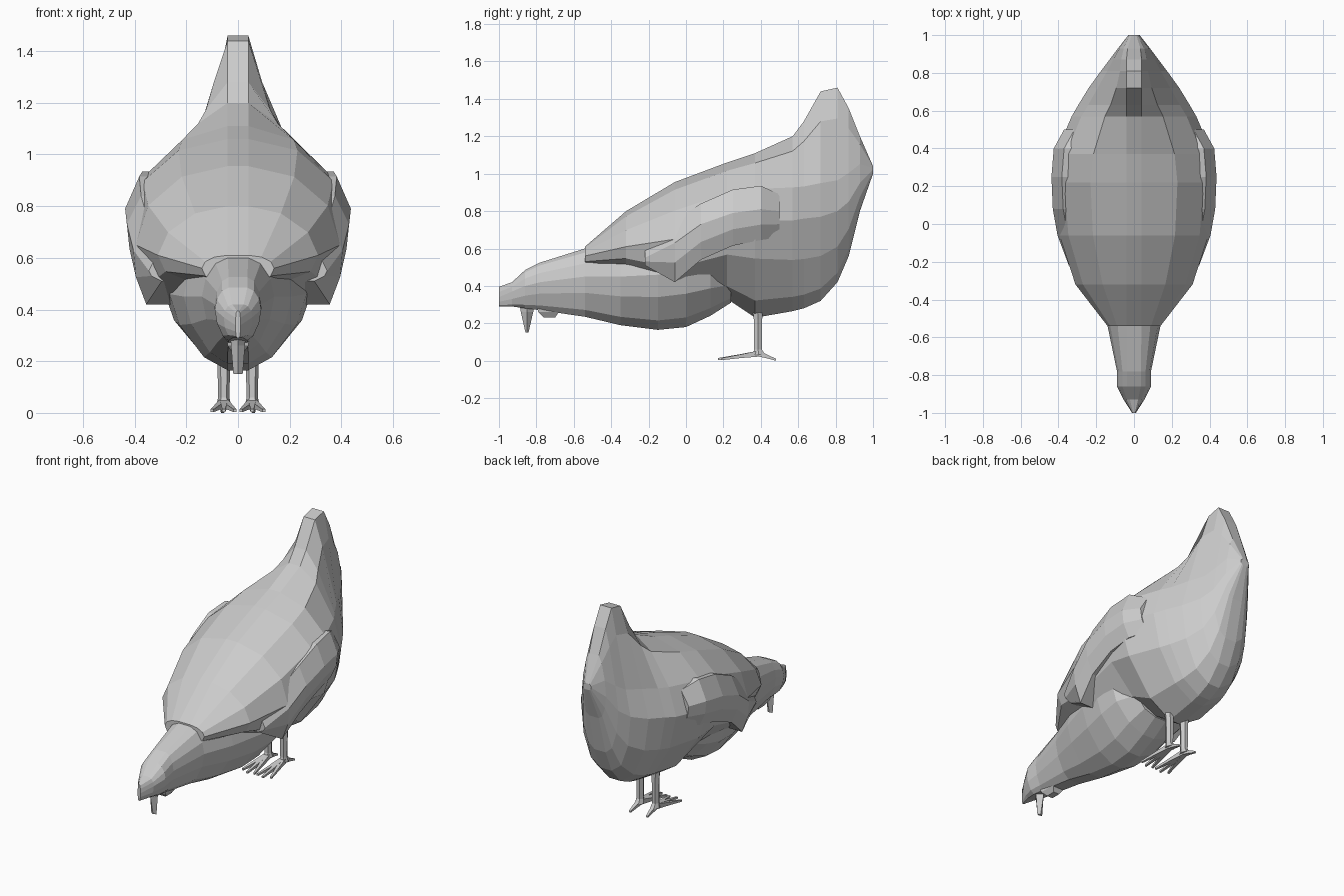
import bpy, bmesh, math
from mathutils import Vector

if "Cube" in bpy.data.objects:
    bpy.data.objects.remove(bpy.data.objects["Cube"])


def make(name, rings, mirror=False):
    """Skin a list of equal-length closed rings, cap both ends."""
    bm = bmesh.new()
    vs = [[bm.verts.new(p) for p in r] for r in rings]
    n = len(vs[0])
    for a, b in zip(vs, vs[1:]):
        for i in range(n):
            j = (i + 1) % n
            bm.faces.new((a[i], a[j], b[j], b[i]))
    bm.faces.new(vs[0])
    bm.faces.new(vs[-1])
    bmesh.ops.recalc_face_normals(bm, faces=bm.faces)
    me = bpy.data.meshes.new(name)
    bm.to_mesh(me)
    bm.free()
    ob = bpy.data.objects.new(name, me)
    bpy.context.collection.objects.link(ob)
    if mirror:
        ob.modifiers.new("Mirror", 'MIRROR').use_axis[0] = True
    return ob


def section(y, top, bottom, w, zw, eu, el):
    """Cross-section: superellipse halves around the widest height zw."""
    strip = min(0.04, w * 0.4)
    half = []
    for k in range(-3, 4):
        a = math.radians(k * 30)
        e = eu if k > 0 else el
        c, s = max(0, math.cos(a)) ** e, abs(math.sin(a)) ** e
        z = zw + (top - zw) * s if k > 0 else zw - (zw - bottom) * s
        half.append((strip + (w - strip) * c, y, z))
    return half + [(-x, yy, z) for x, yy, z in reversed(half)]


def limb(name, pts, sides=6):
    """Tapered horizontal-section tube through (x, y, z, rx, ry)."""
    make(name, [[(x + rx * math.cos(t), y + ry * math.sin(t), z)
                 for t in (2 * math.pi * i / sides for i in range(sides))]
                for x, y, z, rx, ry in pts], True)


# Body with cape and upswept tail: y, top, bottom, half width, widest z, curves
body = [
    (-.54, .61, .50, .14, .56, 1, 1),
    (-.32, .80, .50, .31, .61, 1.1, .8),
    (-.06, .955, .34, .395, .65, 1, 1),
    (.22, 1.06, .33, .42, .73, 1, 1.3),
    (.37, 1.11, .23, .415, .75, 1.1, 1.35),
    (.57, 1.20, .265, .33, .75, 1.35, 1.2),
    (.63, 1.28, .28, .295, .76, 1.6, 1.15),
    (.72, 1.44, .32, .24, .77, 1.9, 1.1),
    (.81, 1.46, .42, .175, .80, 2, 1),
    (.87, 1.35, .56, .13, .85, 1.7, 1),
    (.93, 1.20, .80, .085, .95, 1.3, 1),
    (1.0, 1.04, 1.0, .03, 1.02, 1, 1),
]
make("body", [section(*s) for s in body])

# Head, neck and breast reaching down to the ground
neck = [
    (-1.0, .395, .29, .01, .34, 1, 1),
    (-.93, .42, .29, .055, .37, 1, 1),
    (-.86, .485, .28, .09, .40, 1.1, 1.2),
    (-.78, .525, .27, .09, .42, 1.1, 1.3),
    (-.54, .60, .235, .14, .45, 1.1, 1.3),
    (-.35, .68, .19, .21, .45, 1, 1.3),
    (-.15, .70, .165, .265, .46, 1, 1.3),
    (0, .70, .18, .29, .48, 1, 1.3),
    (.13, .70, .24, .28, .50, 1, 1.2),
    (.24, .65, .31, .20, .50, 1, 1),
]
make("neck_and_breast", [section(*s) for s in neck])

# Folded wings: y, bottom, middle, top, outer x
wing = [
    (-.22, .51, .55, .66, .345),
    (-.06, .42, .63, .75, .405),
    (.08, .54, .73, .84, .43),
    (.25, .615, .79, .915, .437),
    (.40, .645, .81, .935, .425),
    (.50, .66, .80, .89, .37),
]
make("wing", [[(.22, y, t), (x - .055, y, t), (x, y, m), (x - .01, y, (m + b) / 2),
               (x - .05, y, b), (.22, y, b)] for y, b, m, t, x in wing], True)

# Beak and wattle under the head
limb("beak", [(0, -.85, .30, .03, .04), (0, -.85, .26, .027, .033),
              (0, -.85, .15, .018, .008)], 4)
make("wattle", [[(sx * w, y, z) for sx, y, z in
                 ((1, a, zz), (-1, a, zz), (-1, b, zz), (1, b, zz))]
                for w, a, b, zz in ((.045, -.80, -.66, .30), (.04, -.79, -.68, .26),
                                    (.02, -.76, -.70, .23))])

# Legs
limb("leg", [(.055, .38, .34, .035, .035), (.055, .385, .22, .025, .026),
             (.055, .385, .06, .022, .024), (.055, .39, .03, .028, .04)])


# Toes: three forward, one back
def toe(name, tip):
    base = Vector((.055, .39, .042))
    tip = Vector(tip)
    rings = []
    for f, w, h in ((0, .015, .02), (.5, .011, .012), (1, .006, .007)):
        p = base.lerp(tip, f)
        rings.append([(p.x + a * w, p.y, max(0, p.z + b * h))
                      for a, b in ((-1, -1), (1, -1), (1, .6), (-1, .6))])
    make(name, rings, True)


toe("toe_inner", (.012, .18, .01))
toe("toe_middle", (.055, .17, .01))
toe("toe_outer", (.10, .19, .01))
toe("toe_back", (.06, .48, .007))
